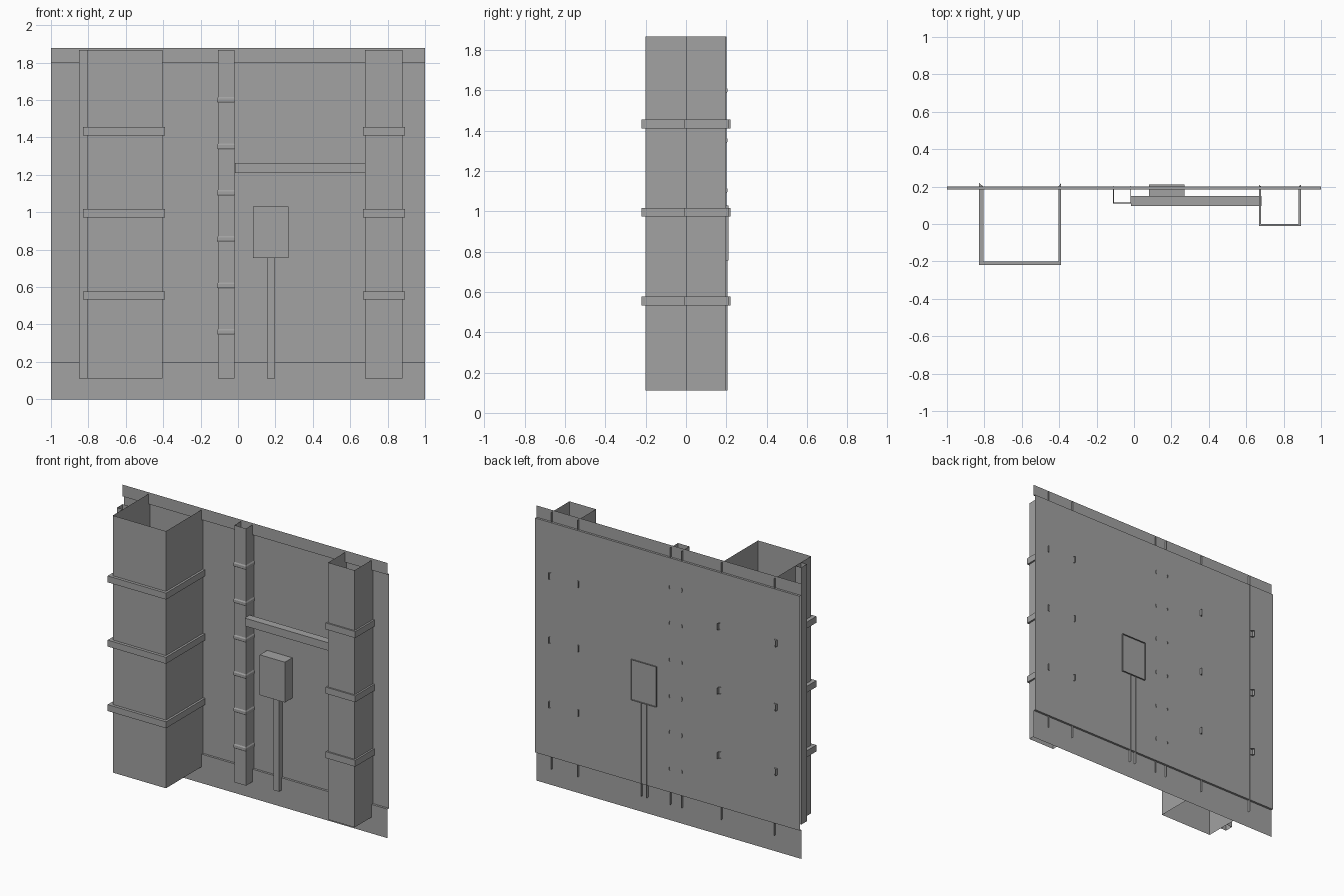
import bpy
import bmesh
from mathutils import Vector

cube = bpy.data.objects.get("Cube")
if cube:
    bpy.data.objects.remove(cube, do_unlink=True)

GREY = (0.36, 0.36, 0.36, 1.0)
mat = bpy.data.materials.new("plain grey")
mat.use_nodes = True
mat.diffuse_color = GREY
mat.node_tree.nodes["Principled BSDF"].inputs["Base Color"].default_value = GREY

BASE, TOP = 0.112, 1.866


def finish(name, bm):
    mesh = bpy.data.meshes.new(name)
    bm.to_mesh(mesh)
    bm.free()
    mesh.materials.append(mat)
    obj = bpy.data.objects.new(name, mesh)
    bpy.context.collection.objects.link(obj)
    return obj


def skin(name, loops):
    """Bridge successive open point loops with quads."""
    bm = bmesh.new()
    rows = [[bm.verts.new(p) for p in loop] for loop in loops]
    for a, b in zip(rows, rows[1:]):
        for i in range(len(a) - 1):
            bm.faces.new((a[i], a[i + 1], b[i + 1], b[i]))
    return finish(name, bm)


def u_path(x0, x1, front, back, z):
    """Three sided outline, open towards the back."""
    return [(x0, back, z), (x0, front, z), (x1, front, z), (x1, back, z)]


def channel(name, x0, x1, front, back, z0=BASE, z1=TOP):
    return skin(name, [u_path(x0, x1, front, back, z) for z in (z0, z1)])


def band(name, x0, x1, front, z, half, left, right, out, slope=1.0):
    """Hollow strap around a channel, its mitred tips passing through the wall."""
    def inner(h):
        return u_path(x0, x1, front, 0.2, h)

    def outer(h):
        return u_path(x0 - left, x1 + right, front - out, 0.2 + out, h)

    return skin(name, [inner(z - half), outer(z - half * slope),
                       outer(z + half * slope), inner(z + half)])


def box(name, lo, hi, open_back=False):
    bm = bmesh.new()
    bmesh.ops.create_cube(bm, size=1)
    lo, hi = Vector(lo), Vector(hi)
    bmesh.ops.scale(bm, vec=hi - lo, verts=bm.verts)
    bmesh.ops.translate(bm, vec=(lo + hi) / 2, verts=bm.verts)
    if open_back:
        bm.normal_update()
        rear = [f for f in bm.faces if f.normal.y > 0.9]
        bmesh.ops.delete(bm, geom=rear, context="FACES_ONLY")
    return finish(name, bm)


# Wall sheet with recessed main panel and stepped top and bottom strips
profile = [(0.185, 0), (0.185, 0.198), (0.2, 0.198),
           (0.2, 1.797), (0.185, 1.797), (0.185, 1.877)]
skin("wall_panel", [[(-1, y, z), (1, y, z)] for y, z in profile])

# Large and small ducts, with the side conduit on the large one
channel("large_duct", -0.805, -0.404, -0.2, 0.2015)
channel("small_duct", 0.68, 0.88, 0.0, 0.199)
skin("side_conduit", [[(-0.805, -0.03, z), (-0.85, -0.03, z),
                       (-0.85, -0.09, z), (-0.805, -0.09, z)]
                      for z in (BASE, TOP)])

# Straps around both ducts
for i, z in enumerate((0.555, 0.995, 1.433)):
    band(f"large_duct_strap_{i}", -0.805, -0.404, -0.2, z, 0.022, 0.025, 0.015, 0.02)
    band(f"small_duct_strap_{i}", 0.68, 0.88, 0.0, z, 0.022, 0.012, 0.012, 0.01)

# Slim riser with thin collars
channel("riser", -0.107, -0.02, 0.115, 0.199)
for i in range(6):
    band(f"riser_collar_{i}", -0.107, -0.02, 0.115, 0.36 + i * 0.248,
         0.016, 0.005, 0.005, 0.005, 0.5)

# Cross beam, cabinet and its feed conduit
box("cross_beam", (-0.016, 0.096, 1.21), (0.683, 0.15, 1.264))
box("cabinet", (0.08, 0.12, 0.755), (0.27, 0.21, 1.03), open_back=True)
channel("cabinet_conduit", 0.155, 0.197, 0.16, 0.205, BASE, 0.755)
